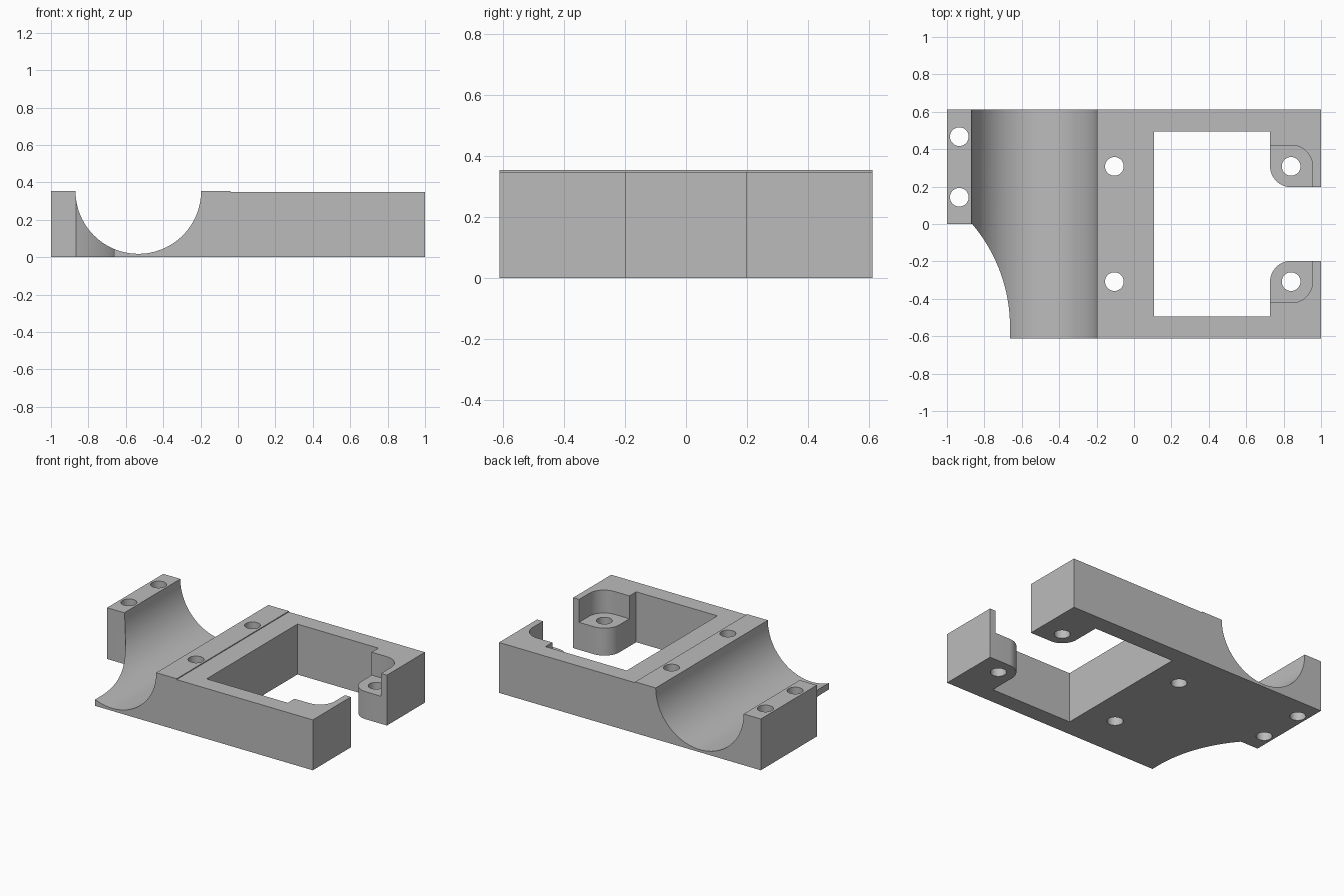
import bpy
import bmesh
from math import cos, sin, radians, pi
from mathutils import Matrix

cube = bpy.data.objects.get("Cube")
if cube:
    bpy.data.objects.remove(cube, do_unlink=True)

HEIGHT, HALF_Y = 0.354, 0.612
TAB_X, TAB_Y, ROUND = 0.727, 0.197, 0.113
HOLE_X, HOLE_Y, HOLE_R = 0.84, 0.308, 0.05

grey = bpy.data.materials.new("plain grey")
grey.use_nodes = True
grey.diffuse_color = (0.5, 0.5, 0.5, 1)
grey.node_tree.nodes["Principled BSDF"].inputs["Base Color"].default_value = (0.5, 0.5, 0.5, 1)


def arc(cx, cy, r, start, end, steps=12):
    angles = [radians(start + (end - start) * i / steps) for i in range(steps + 1)]
    return [(cx + r * cos(a), cy + r * sin(a)) for a in angles]


def flip(points):
    return [(x, -y) for x, y in reversed(points)]


def make_object(name, bm):
    bmesh.ops.recalc_face_normals(bm, faces=bm.faces)
    mesh = bpy.data.meshes.new(name)
    bm.to_mesh(mesh)
    bm.free()
    mesh.materials.append(grey)
    obj = bpy.data.objects.new(name, mesh)
    bpy.context.collection.objects.link(obj)
    return obj


def prism(name, outline, z0, z1):
    bm = bmesh.new()
    face = bm.faces.new([bm.verts.new((x, y, z0)) for x, y in outline])
    new = bmesh.ops.extrude_face_region(bm, geom=[face])["geom"]
    bmesh.ops.translate(bm, vec=(0, 0, z1 - z0),
                        verts=[v for v in new if isinstance(v, bmesh.types.BMVert)])
    return make_object(name, bm)


def cylinder(name, radius, length, matrix, sides):
    bm = bmesh.new()
    bmesh.ops.create_cone(bm, cap_ends=True, segments=sides, radius1=radius,
                          radius2=radius, depth=length, matrix=matrix)
    return make_object(name, bm)


# Plan outline: open frame on the right, swept corner cut at the front left
half_frame = ([(1, HALF_Y), (1, TAB_Y)]
              + arc(HOLE_X, TAB_Y + ROUND, ROUND, 270, 180)
              + [(TAB_X, 0.495), (0.107, 0.495)])
swept_corner = arc(-1.512, -0.55, 0.849, 0, 40.4, 20)
outline = (half_frame + flip(half_frame) + [(-0.663, -HALF_Y)]
           + swept_corner + [(-0.868, 0), (-1, 0), (-1, HALF_Y)])
bracket = prism("clamp_bracket", outline, 0, HEIGHT)

# Round trough along y
cutters = [cylinder("trough_cutter", 0.336, 3,
                    Matrix.Translation((-0.533, 0, HEIGHT)) @ Matrix.Rotation(pi / 2, 4, "X"), 96)]

# Slightly lower top over the frame
cutters.append(prism("step_cutter", [(-0.04, -1), (2, -1), (2, 1), (-0.04, 1)], 0.348, 1))

# Screw pockets in both tabs
pocket = ([(0.68, 0.15), (0.955, 0.15)]
          + arc(HOLE_X + 0.002, HOLE_Y, ROUND, 0, 90) + [(0.68, HOLE_Y + ROUND)])
for side, points in (("left", pocket), ("right", flip(pocket))):
    cutters.append(prism(side + "_pocket_cutter", points, 0.19, 1))

# Through holes
holes = [(-0.934, 0.467), (-0.934, 0.143)]
holes += [(x, s * HOLE_Y) for x in (-0.105, HOLE_X) for s in (1, -1)]
for x, y in holes:
    cutters.append(cylinder("hole_cutter", HOLE_R, 2, Matrix.Translation((x, y, 0)), 32))

for cutter in cutters:
    cutter.hide_render = True
    mod = bracket.modifiers.new(cutter.name, "BOOLEAN")
    mod.operation, mod.solver, mod.object = "DIFFERENCE", "EXACT", cutter

# Bake the cuts and drop the cutters
bpy.context.view_layer.update()
graph = bpy.context.evaluated_depsgraph_get()
finished = bpy.data.meshes.new_from_object(bracket.evaluated_get(graph))
bracket.modifiers.clear()
bracket.data = finished
finished.materials.clear()
finished.materials.append(grey)
for cutter in cutters:
    bpy.data.objects.remove(cutter, do_unlink=True)

bpy.ops.object.select_all(action="DESELECT")
bracket.select_set(True)
bpy.context.view_layer.objects.active = bracket
bpy.ops.object.shade_smooth_by_angle(angle=radians(30))
